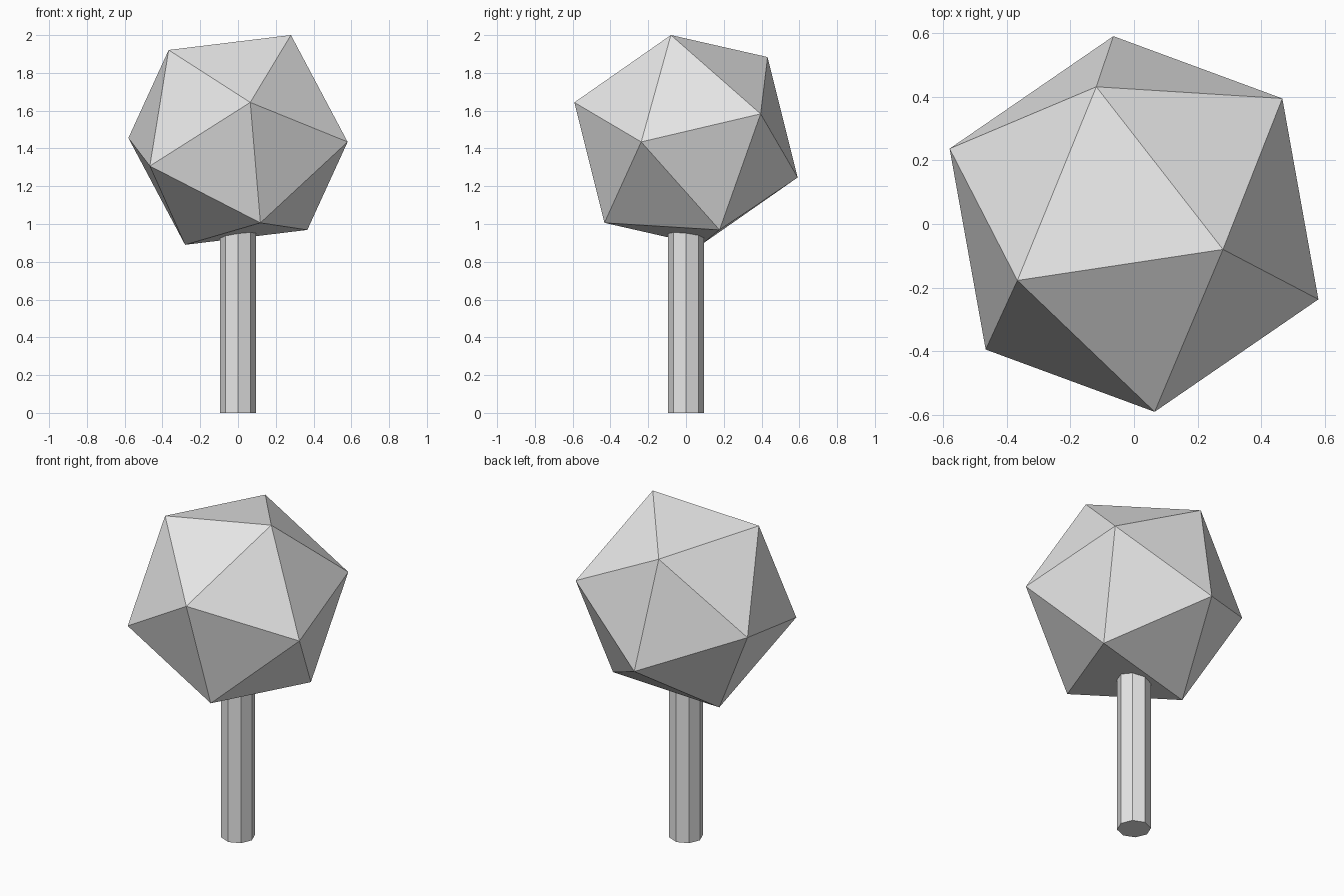
import bpy
from mathutils import Matrix, Vector

cube = bpy.data.objects.get("Cube")
if cube:
    bpy.data.objects.remove(cube, do_unlink=True)

# One plain material for the whole tree
grey = bpy.data.materials.new("light_grey")
grey.use_nodes = True
colour = (0.8, 0.8, 0.8, 1.0)
grey.diffuse_color = colour
grey.node_tree.nodes["Principled BSDF"].inputs["Base Color"].default_value = colour


def finish(name):
    obj = bpy.context.object
    obj.name = obj.data.name = name
    obj.data.materials.append(grey)
    return obj


# Octagonal trunk, its top buried in the crown
TRUNK_TOP = 1.1
bpy.ops.mesh.primitive_cylinder_add(vertices=8, radius=0.094, depth=TRUNK_TOP,
                                    location=(0, 0, TRUNK_TOP / 2))
finish("trunk")

# Faceted crown: an icosahedron tilted so one corner points at the peak
bpy.ops.mesh.primitive_ico_sphere_add(subdivisions=1, radius=0.627)
crown = finish("crown")
axis_z = Vector((0.28, -0.08, 0.555)).normalized()
side = Vector((0.58, -0.237, -0.01))
axis_x = (side - axis_z * side.dot(axis_z)).normalized()
axis_y = axis_z.cross(axis_x)
tilt = Matrix((axis_x, axis_y, axis_z)).transposed().to_4x4()
crown.matrix_world = Matrix.Translation((0, 0, 1.445)) @ tilt
